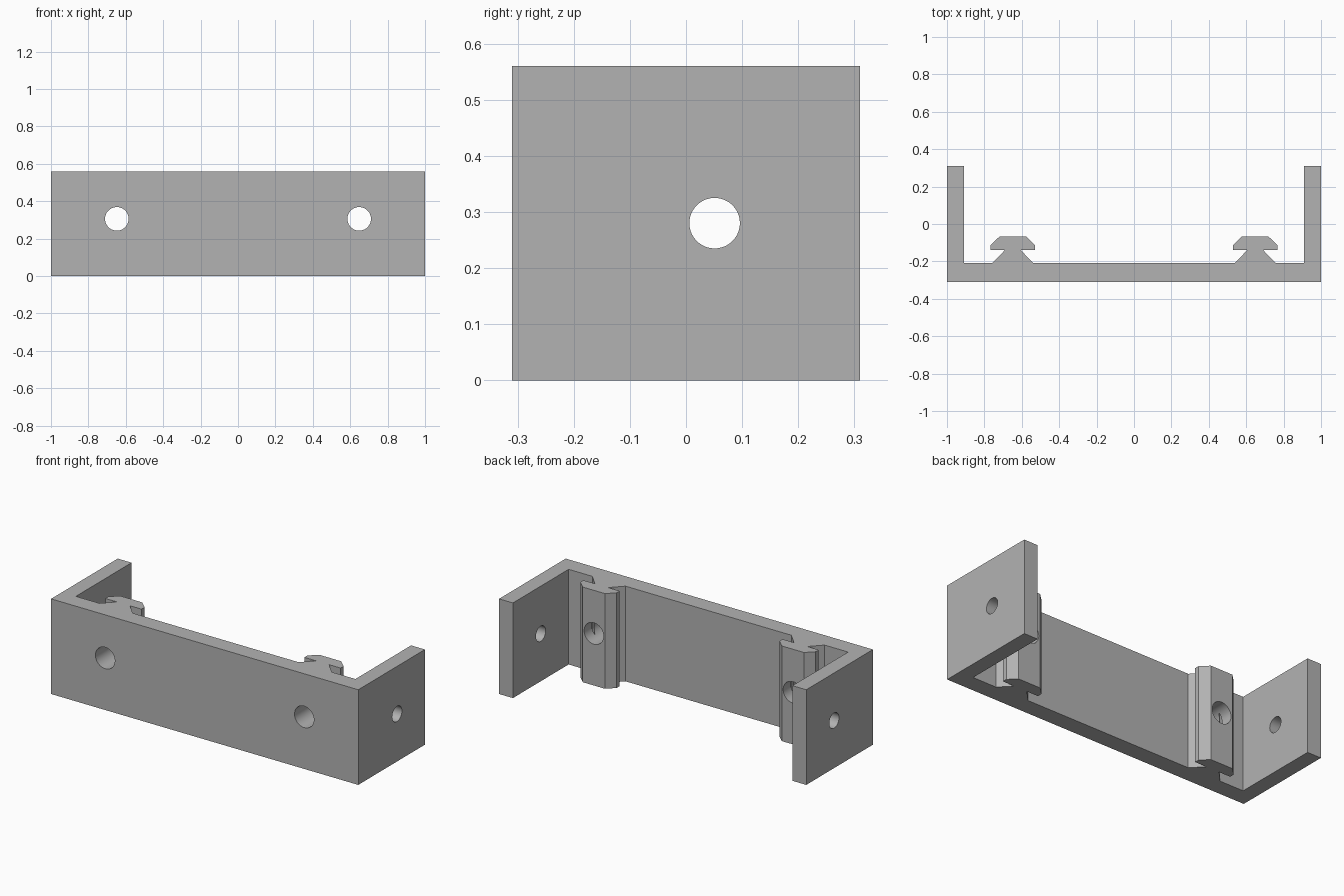
import bpy
import bmesh
from mathutils import Matrix, Vector

cube = bpy.data.objects.get("Cube")
if cube:
    bpy.data.objects.remove(cube, do_unlink=True)

HEIGHT = 0.56
RAIL_X = 0.648

grey = bpy.data.materials.new("plain grey")
grey.use_nodes = True
colour = (0.45, 0.45, 0.45, 1)
grey.diffuse_color = colour
grey.node_tree.nodes["Principled BSDF"].inputs["Base Color"].default_value = colour


def add_object(name, bm):
    bmesh.ops.recalc_face_normals(bm, faces=bm.faces)
    mesh = bpy.data.meshes.new(name)
    bm.to_mesh(mesh)
    bm.free()
    mesh.materials.append(grey)
    obj = bpy.data.objects.new(name, mesh)
    bpy.context.collection.objects.link(obj)
    return obj


def drill(target, name, centre, axis, radius, depth):
    """Cut a round hole through the target."""
    bm = bmesh.new()
    turn = Vector((0, 0, 1)).rotation_difference(Vector(axis)).to_matrix().to_4x4()
    bmesh.ops.create_cone(bm, cap_ends=True, segments=64, radius1=radius,
                          radius2=radius, depth=depth,
                          matrix=Matrix.Translation(centre) @ turn)
    cutter = add_object(name, bm)
    cutter.hide_render = True
    mod = target.modifiers.new(name, "BOOLEAN")
    mod.operation = "DIFFERENCE"
    mod.solver = "EXACT"
    mod.object = cutter
    bpy.context.view_layer.objects.active = target
    bpy.ops.object.modifier_apply(modifier=mod.name)
    bpy.data.objects.remove(cutter, do_unlink=True)


# Half of the plan outline: end flange, then the T-shaped rail, then the web
rail = [(0.108, -0.208), (0.043, -0.14), (0.118, -0.14), (0.118, -0.112), (0.072, -0.068)]
half = [(1, -0.305), (1, 0.31), (0.91, 0.31), (0.91, -0.208)]
half += [(RAIL_X + x, y) for x, y in rail]
half += [(RAIL_X - x, y) for x, y in reversed(rail)]
half = [(x, max(y, -0.31) if y > -0.3 else -0.31) for x, y in half]
outline = half + [(-x, y) for x, y in reversed(half)]

# Bracket: outline raised to full height
bm = bmesh.new()
base = bm.faces.new([bm.verts.new((x, y, 0)) for x, y in outline])
raised = bmesh.ops.extrude_face_region(bm, geom=[base])
top = [v for v in raised["geom"] if isinstance(v, bmesh.types.BMVert)]
bmesh.ops.translate(bm, verts=top, vec=(0, 0, HEIGHT))
bracket = add_object("mounting_bracket", bm)

# Bolt holes through the rails and flanges on both sides
for side in (-1, 1):
    drill(bracket, "rail_hole", (side * RAIL_X, -0.19, 0.306), (0, 1, 0), 0.063, 0.5)
    drill(bracket, "flange_hole", (side * 0.955, 0.051, HEIGHT / 2), (1, 0, 0), 0.045, 0.3)

# Smooth hole walls, crisp edges elsewhere
bpy.ops.object.select_all(action="DESELECT")
bracket.select_set(True)
bpy.context.view_layer.objects.active = bracket
bpy.ops.object.shade_smooth_by_angle(angle=0.5)
